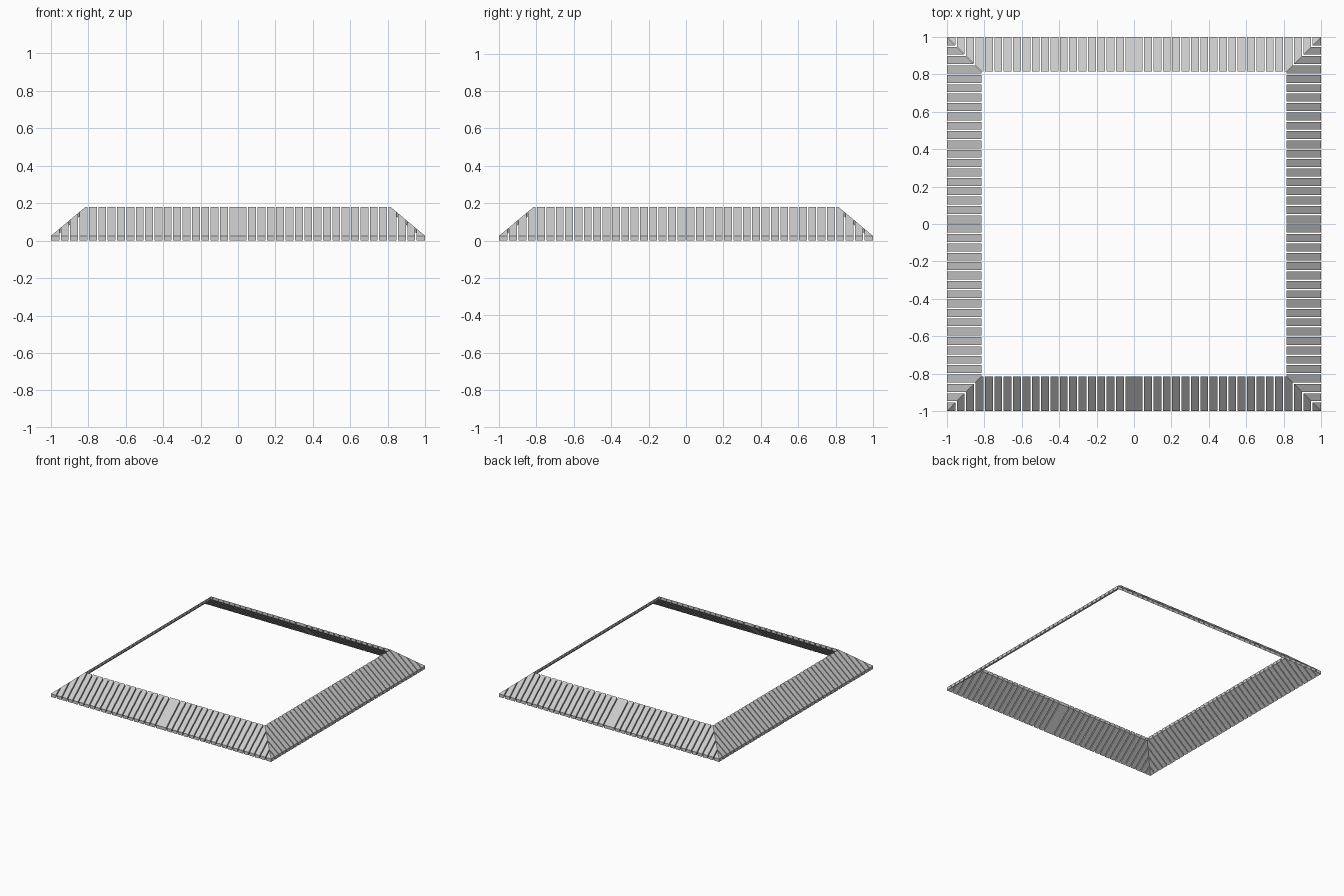
import bpy, bmesh
from mathutils import Matrix
from math import pi

if "Cube" in bpy.data.objects:
    bpy.data.objects.remove(bpy.data.objects["Cube"])

OUTER, INNER = 1.0, 0.815      # eave and upper edge half sizes
THICK, TOP = 0.025, 0.18
PITCH, GAP = 0.05, 0.008

mat = bpy.data.materials.new("light grey")
mat.diffuse_color = (0.6, 0.6, 0.6, 1)
mat.use_nodes = True
mat.node_tree.nodes["Principled BSDF"].inputs["Base Color"].default_value = mat.diffuse_color


def height(y):
    return THICK + (OUTER - abs(y)) * (TOP - THICK) / (OUTER - INNER)


def add_board(bm, a, b):
    """Sloping board between x=a and x=b, mitred along the hip diagonal."""
    plan = [(a, -OUTER), (b, -OUTER)]
    xs = [b] + [s for s in (INNER, -INNER) if a < s < b] + [a]
    for x in xs:
        p = (x, -max(INNER, abs(x)))
        if p not in plan:
            plan.append(p)
    top = [bm.verts.new((x, y, height(y))) for x, y in plan]
    low = [bm.verts.new((x, y, height(y) - THICK)) for x, y in plan]
    bm.faces.new(top)
    bm.faces.new(low[::-1])
    n = len(plan)
    for i in range(n):
        j = (i + 1) % n
        bm.faces.new((low[i], low[j], top[j], top[i]))


# One slatted slope per side, each turned a quarter further
for k, name in enumerate(("front", "right", "back", "left")):
    bm = bmesh.new()
    for i in range(-20, 20):
        a = -OUTER if i == -20 else i * PITCH + GAP / 2
        b = OUTER if i == 19 else (i + 1) * PITCH - GAP / 2
        if k % 2 == 0 and i == -1:
            b = 0          # the two middle boards meet on front and back
        if k % 2 == 0 and i == 0:
            a = 0
        add_board(bm, a, b)
    bm.transform(Matrix.Rotation(k * pi / 2, 4, 'Z'))
    me = bpy.data.meshes.new(name + "_slope_boards")
    bm.to_mesh(me)
    bm.free()
    me.materials.append(mat)
    bpy.context.collection.objects.link(bpy.data.objects.new(name + "_slope_boards", me))
